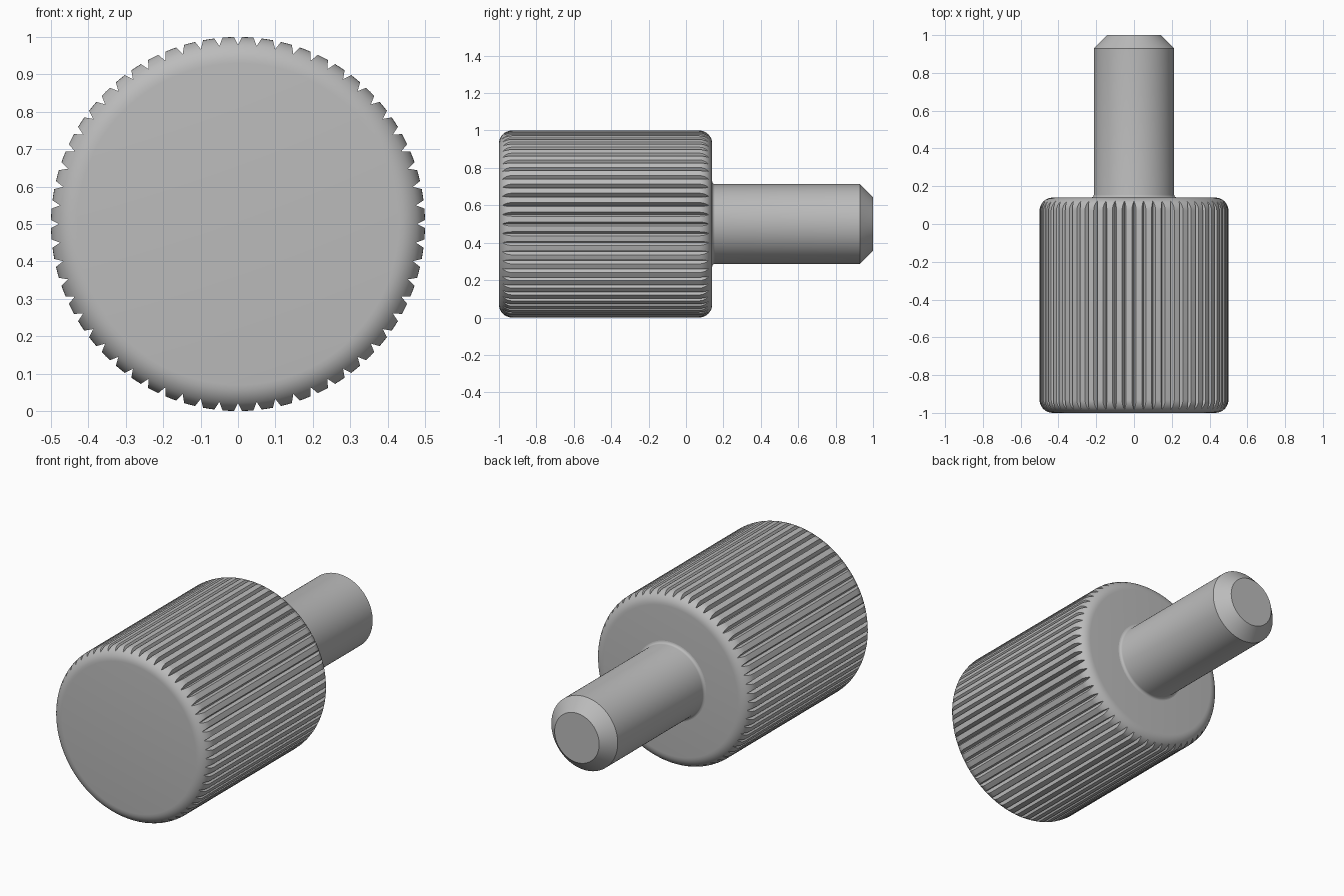
import bpy, bmesh, math

if "Cube" in bpy.data.objects:
    bpy.data.objects.remove(bpy.data.objects["Cube"])

R, ROUND, DEPTH, HALF_W = 0.5, 0.07, 0.022, 0.011   # head radius, rim rounding, groove size
GROOVES = 60
FRONT, BACK, CZ = -1.0, 0.14, 0.5

grey = bpy.data.materials.new("satin grey")
grey.diffuse_color = (0.5, 0.5, 0.5, 1)
grey.use_nodes = True
grey.node_tree.nodes["Principled BSDF"].inputs["Base Color"].default_value = grey.diffuse_color


def loft(name, rings):
    """Skin a list of closed rings and cap both ends."""
    bm = bmesh.new()
    loops = [[bm.verts.new(p) for p in ring] for ring in rings]
    for a, b in zip(loops, loops[1:]):
        n = len(a)
        for i in range(n):
            j = (i + 1) % n
            bm.faces.new((a[i], a[j], b[j], b[i]))
    bm.faces.new(loops[0])
    bm.faces.new(loops[-1])
    bmesh.ops.remove_doubles(bm, verts=bm.verts, dist=1e-5)
    bmesh.ops.recalc_face_normals(bm, faces=bm.faces)
    me = bpy.data.meshes.new(name)
    bm.to_mesh(me)
    bm.free()
    ob = bpy.data.objects.new(name, me)
    bpy.context.collection.objects.link(ob)
    me.materials.append(grey)
    bpy.ops.object.select_all(action='DESELECT')
    ob.select_set(True)
    bpy.context.view_layer.objects.active = ob
    bpy.ops.object.shade_smooth_by_angle(angle=math.radians(30))
    return ob


def point(r, a, y):
    return (r * math.sin(a), y, CZ + r * math.cos(a))


def grooved_ring(r, y):
    """Circle with V notches that fade out where the rim rounds below the groove floor."""
    floor = R - DEPTH
    half = HALF_W * max(0.0, r - floor) / DEPTH / r
    step = 2 * math.pi / GROOVES
    pts = []
    for k in range(GROOVES):
        a = k * step
        pts += [point(min(r, floor), a, y), point(r, a + half, y),
                point(r, a + step / 2, y), point(r, a + step - half, y)]
    return pts


# Knurled head: rounded rim at both ends, including a ring exactly at the groove floor
core = R - ROUND
fade = math.asin((ROUND - DEPTH) / ROUND)
angles = sorted([math.radians(d) for d in (0, 11, 22, 33, 50, 57, 65, 73, 81, 90)] + [fade])
rim = [(core + ROUND * math.sin(t), ROUND * (1 - math.cos(t))) for t in angles]
profile = [(r, FRONT + d) for r, d in rim] + [(r, BACK - d) for r, d in reversed(rim)]
loft("knurled_head", [grooved_ring(r, y) for r, y in profile])

# Shaft: small fillet at the head, chamfered tip
SR, F = 0.213, 0.015
shaft = [(SR + F, BACK - 0.01)]
for i in range(5):
    t = math.radians(22.5 * i)
    shaft.append((SR + F * (1 - math.sin(t)), BACK + F * (1 - math.cos(t))))
shaft += [(SR, 0.93), (0.143, 1.0)]
loft("shaft", [[point(r, 2 * math.pi * k / 96, y) for k in range(96)] for r, y in shaft])
